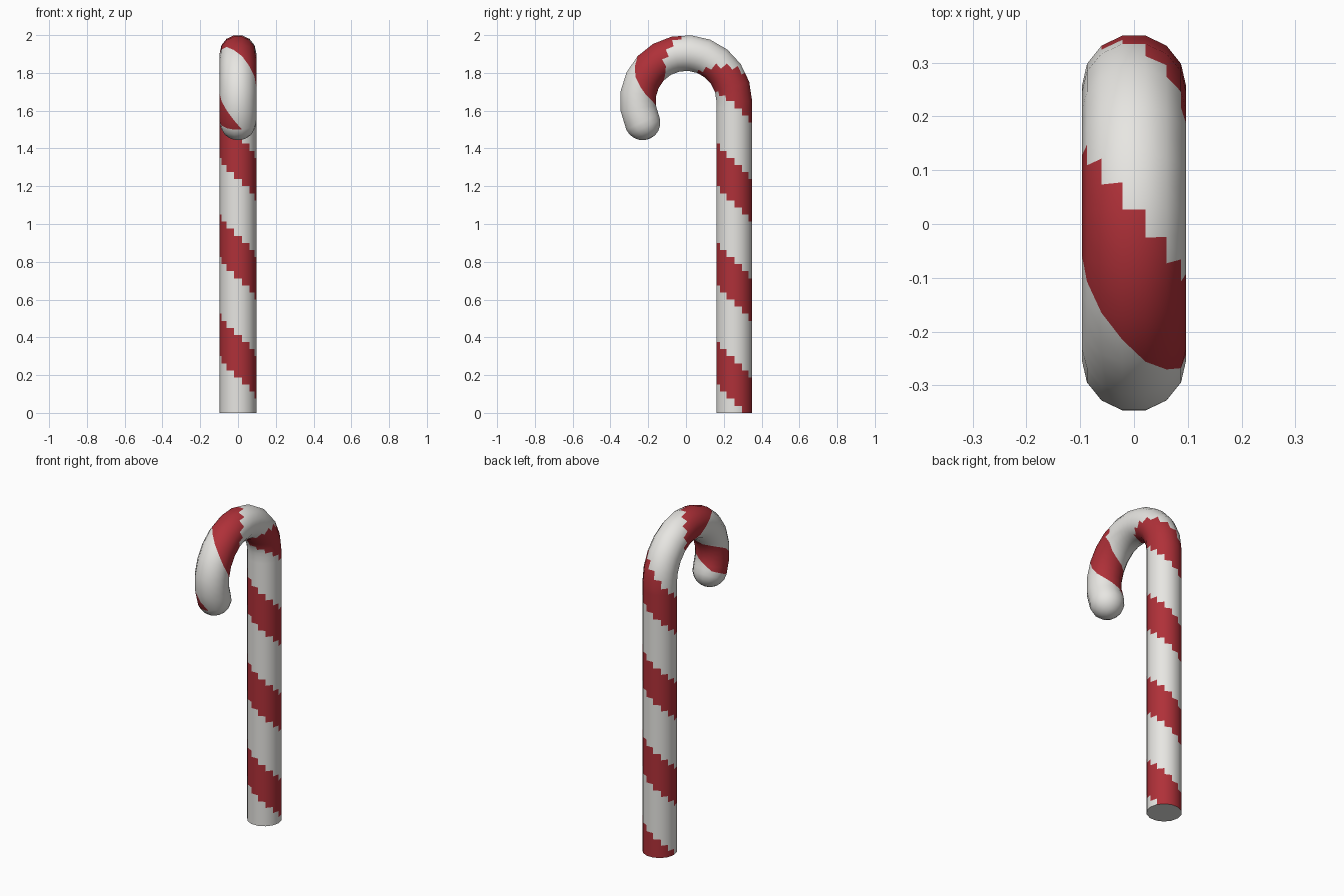
import bpy, bmesh, math
from mathutils import Vector

if "Cube" in bpy.data.objects:
    bpy.data.objects.remove(bpy.data.objects["Cube"])

SIDES, R_TUBE, R_HOOK, Z_HOOK = 14, 0.097, 0.2555, 1.65
PITCH, START, RED_SHARE = 0.525, 0.17, 0.42
HOOK_ANGLE = math.radians(205.5)
X = Vector((1, 0, 0))


def material(name, color):
    m = bpy.data.materials.new(name)
    m.diffuse_color = color
    m.use_nodes = True
    m.node_tree.nodes["Principled BSDF"].inputs["Base Color"].default_value = m.diffuse_color
    return m


# Path: straight shaft, then hook of 12 chords, each split once
path = []  # (distance, centre, outward direction)
rows = 44
for i in range(rows):
    z = Z_HOOK * i / rows
    path.append((z, Vector((0, R_HOOK, z)), Vector((0, 1, 0))))


def hook_point(a):
    n = Vector((0, math.cos(a), math.sin(a)))
    return (Z_HOOK + R_HOOK * a, Vector((0, 0, Z_HOOK)) + n * R_HOOK, n)


for i in range(25):
    path.append(hook_point(HOOK_ANGLE * i / 24))

bm = bmesh.new()


def ring(centre, out, radius):
    return [bm.verts.new(centre + (X * math.cos(t) + out * math.sin(t)) * radius)
            for t in (2 * math.pi * k / SIDES for k in range(SIDES))]


rings = [ring(c, n, R_TUBE) for s, c, n in path]
# flatten the chords: odd hook rings lie midway between their neighbours
for i in range(rows + 1, len(rings) - 1, 2):
    for v, a, b in zip(rings[i], rings[i - 1], rings[i + 1]):
        v.co = (a.co + b.co) / 2


def paint(face, corners):
    # red where the face lies inside the helical stripe
    s = sum(path[i][0] for i, k in corners) / 3
    k = sum(k for i, k in corners) / 3
    phase = (s - START) / PITCH + k / SIDES
    face.material_index = int(abs(phase - round(phase)) < RED_SHARE / 2)


# Tube walls, split along the stripe direction
for i in range(len(rings) - 1):
    for k in range(SIDES):
        for tri in (((i, k), (i, k + 1), (i + 1, k)),
                    ((i, k + 1), (i + 1, k + 1), (i + 1, k))):
            paint(bm.faces.new([rings[a][b % SIDES] for a, b in tri]), tri)

# Flat white foot
bm.faces.new(rings[0][::-1])

# Rounded white tip
_, centre, out = path[-1]
ahead = Vector((0, -out.z, out.y))
last = rings[-1]
for j in range(1, 5):
    a = math.pi / 2 * j / 5
    nxt = ring(centre + ahead * R_TUBE * math.sin(a), out, R_TUBE * math.cos(a))
    for k in range(SIDES):
        m = (k + 1) % SIDES
        bm.faces.new((last[k], last[m], nxt[m], nxt[k]))
    last = nxt
pole = bm.verts.new(centre + ahead * R_TUBE)
for k in range(SIDES):
    bm.faces.new((last[k], last[(k + 1) % SIDES], pole))

bmesh.ops.recalc_face_normals(bm, faces=bm.faces)
mesh = bpy.data.meshes.new("candy_cane")
bm.to_mesh(mesh)
bm.free()
mesh.materials.append(material("white_sugar", (0.8, 0.79, 0.76, 1)))
mesh.materials.append(material("red_stripe", (0.43, 0.03, 0.04, 1)))
cane = bpy.data.objects.new("candy_cane", mesh)
bpy.context.collection.objects.link(cane)
bpy.context.view_layer.objects.active = cane
cane.select_set(True)
bpy.ops.object.shade_smooth_by_angle(angle=math.radians(40))
